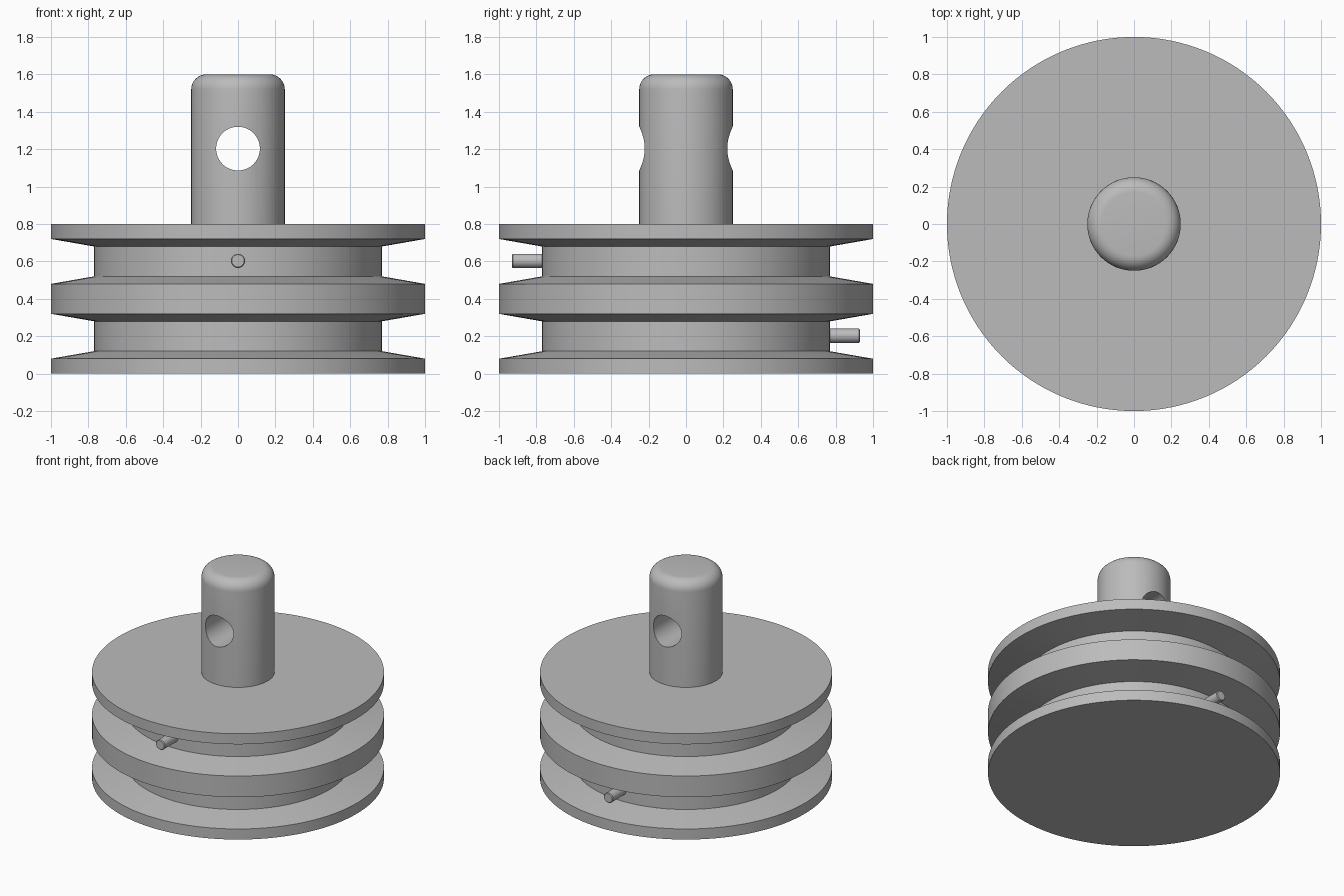
import bpy, bmesh, math
from mathutils import Matrix, Vector

cube = bpy.data.objects.get("Cube")
if cube:
    bpy.data.objects.remove(cube, do_unlink=True)

grey = bpy.data.materials.new("plain grey")
grey.use_nodes = True
GREY = (0.5, 0.5, 0.5, 1)
grey.diffuse_color = GREY
grey.node_tree.nodes["Principled BSDF"].inputs["Base Color"].default_value = GREY


def lathe(name, profile, steps, matrix=Matrix()):
    """Spin a (radius, height) profile that starts and ends on the axis."""
    bm = bmesh.new()
    verts = [bm.verts.new((r, 0, z)) for r, z in profile]
    edges = [bm.edges.new(pair) for pair in zip(verts, verts[1:])]
    bmesh.ops.spin(bm, geom=verts + edges, cent=(0, 0, 0), axis=(0, 0, 1),
                   angle=math.tau, steps=steps, use_duplicate=False)
    bmesh.ops.remove_doubles(bm, verts=bm.verts, dist=1e-5)
    bmesh.ops.recalc_face_normals(bm, faces=bm.faces)
    bm.transform(matrix)
    mesh = bpy.data.meshes.new(name)
    bm.to_mesh(mesh)
    bm.free()
    mesh.materials.append(grey)
    obj = bpy.data.objects.new(name, mesh)
    bpy.context.collection.objects.link(obj)
    return obj


def smooth(obj):
    bpy.ops.object.select_all(action='DESELECT')
    obj.select_set(True)
    bpy.context.view_layer.objects.active = obj
    bpy.ops.object.shade_smooth_by_angle(angle=math.radians(30))


# Double-grooved pulley wheel
rim, core = 1.0, 0.77
profile = [(0, 0), (rim, 0)]
for z in (0.2, 0.6):
    profile += [(rim, z - 0.12), (core, z - 0.08), (core, z + 0.08), (rim, z + 0.12)]
profile += [(rim, 0.8), (0, 0.8)]
smooth(lathe("grooved_wheel", profile, 128))

# Shaft with a rounded top
radius, top, fillet = 0.25, 1.6, 0.08
arc = [(radius - fillet + fillet * math.cos(a), top - fillet + fillet * math.sin(a))
       for a in (math.pi / 2 * i / 8 for i in range(9))]
shaft = lathe("shaft", [(0, 0.78), (radius, 0.78)] + arc + [(0, top)], 64)

# Cross hole through the shaft, front to back
along_y = Matrix.Rotation(math.pi / 2, 4, 'X')
cutter = lathe("hole_cutter", [(0, -0.5), (0.117, -0.5), (0.117, 0.5), (0, 0.5)], 64,
               Matrix.Translation((0, 0, 1.203)) @ along_y)
cutter.hide_render = True
cut = shaft.modifiers.new("cross hole", 'BOOLEAN')
cut.operation = 'DIFFERENCE'
cut.solver = 'EXACT'
cut.object = cutter
bpy.context.view_layer.objects.active = shaft
bpy.ops.object.modifier_apply(modifier=cut.name)
bpy.data.objects.remove(cutter, do_unlink=True)
smooth(shaft)

# Cable pins in the grooves, upper one in front and lower one behind
pin = [(0, 0.7), (0.038, 0.7), (0.038, 0.925), (0.033, 0.93), (0, 0.93)]
for name, z, turn in (("front_pin", 0.603, 1), ("back_pin", 0.203, -1)):
    tilt = Matrix.Rotation(turn * math.pi / 2, 4, 'X')
    smooth(lathe(name, pin, 32, Matrix.Translation(Vector((0, 0, z))) @ tilt))
